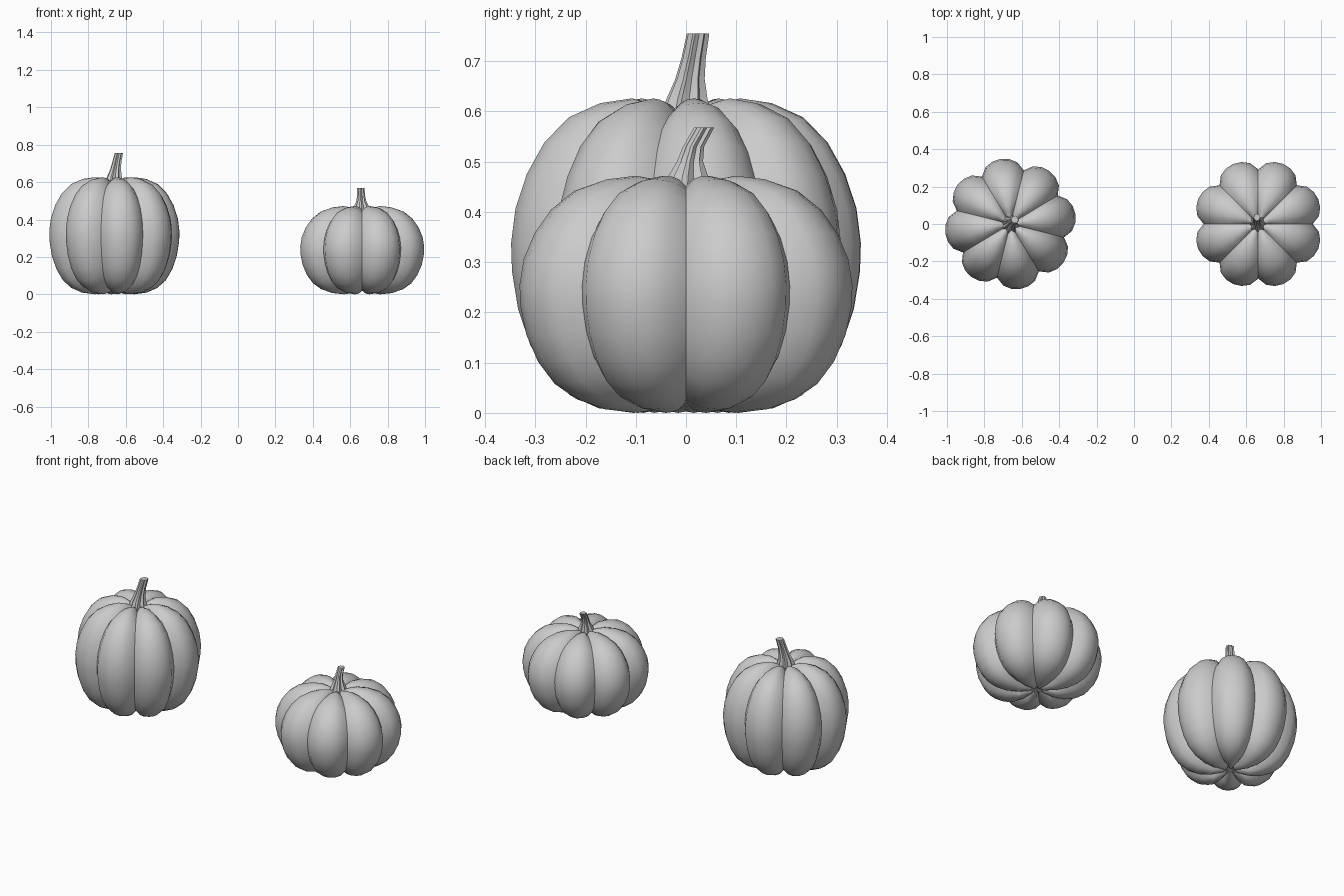
import bpy, bmesh, math
from mathutils import Vector

if "Cube" in bpy.data.objects:
    bpy.data.objects.remove(bpy.data.objects["Cube"])

# Normalised half outline of the fruit (radius, height), bottom to top dimple
PROFILE = [(0.10, 0.02), (0.30, 0.0), (0.50, 0.015), (0.66, 0.055), (0.79, 0.12),
           (0.89, 0.215), (0.96, 0.33), (0.995, 0.45), (1.0, 0.54), (0.975, 0.65),
           (0.91, 0.76), (0.81, 0.86), (0.67, 0.94), (0.49, 0.985), (0.31, 1.0),
           (0.19, 0.985), (0.08, 0.955)]
LOBES, PER_LOBE = 8, 6


def skin(name, rings, angle):
    """Join closed rings of points into a capped, smooth-shaded object."""
    bm = bmesh.new()
    loops = [[bm.verts.new(p) for p in ring] for ring in rings]
    n = len(loops[0])
    for a, b in zip(loops, loops[1:]):
        for i in range(n):
            j = (i + 1) % n
            bm.faces.new((a[i], a[j], b[j], b[i]))
    bm.faces.new(loops[0][::-1])
    bm.faces.new(loops[-1])
    me = bpy.data.meshes.new(name)
    bm.to_mesh(me)
    bm.free()
    ob = bpy.data.objects.new(name, me)
    bpy.context.collection.objects.link(ob)
    bpy.ops.object.select_all(action='DESELECT')
    ob.select_set(True)
    bpy.context.view_layer.objects.active = ob
    bpy.ops.object.shade_smooth_by_angle(angle=math.radians(angle))
    return ob


def pumpkin_body(name, x, radius, height, phase):
    """Eight rounded lobes parted by narrow grooves that run pole to pole."""
    n = LOBES * PER_LOBE
    rings = []
    for r, h in PROFILE:
        ring = []
        for i in range(n):
            t = math.tau * i / n
            dent = 0.16 * (1 - abs(math.sin(t * LOBES / 2)) ** 0.65)
            rr = r * radius * (1 - dent)
            z = height * (0.5 + (h - 0.5) * (1 - 0.55 * dent))
            ring.append((x + rr * math.cos(t + phase), rr * math.sin(t + phase), z))
        rings.append(ring)
    return skin(name, rings, 50)


def stem(name, path, phase):
    """Fluted, tapering stalk; path rows are x, y, z, radius."""
    rings = []
    for x, y, z, r in path:
        ring = []
        for i in range(16):
            t = math.tau * i / 16 + phase
            rr = r * (1.0 if i % 2 == 0 else 0.74)
            ring.append(Vector((x + rr * math.cos(t), y + rr * math.sin(t), z)))
        rings.append(ring)
    return skin(name, rings, 30)


# Tall pumpkin on the left
pumpkin_body("tall_pumpkin_body", -0.661, 0.352, 0.626, math.radians(31))
stem("tall_pumpkin_stem", [(-0.661, 0.0, 0.585, 0.054), (-0.661, 0.002, 0.625, 0.042),
                           (-0.655, 0.008, 0.665, 0.030), (-0.648, 0.015, 0.705, 0.025),
                           (-0.637, 0.024, 0.755, 0.023)], math.radians(31))

# Squat pumpkin on the right
pumpkin_body("squat_pumpkin_body", 0.664, 0.348, 0.472, 0.0)
stem("squat_pumpkin_stem", [(0.660, 0.002, 0.43, 0.052), (0.660, 0.004, 0.47, 0.040),
                            (0.659, 0.008, 0.50, 0.026), (0.658, 0.015, 0.53, 0.021),
                            (0.657, 0.036, 0.568, 0.020)], 0.0)
